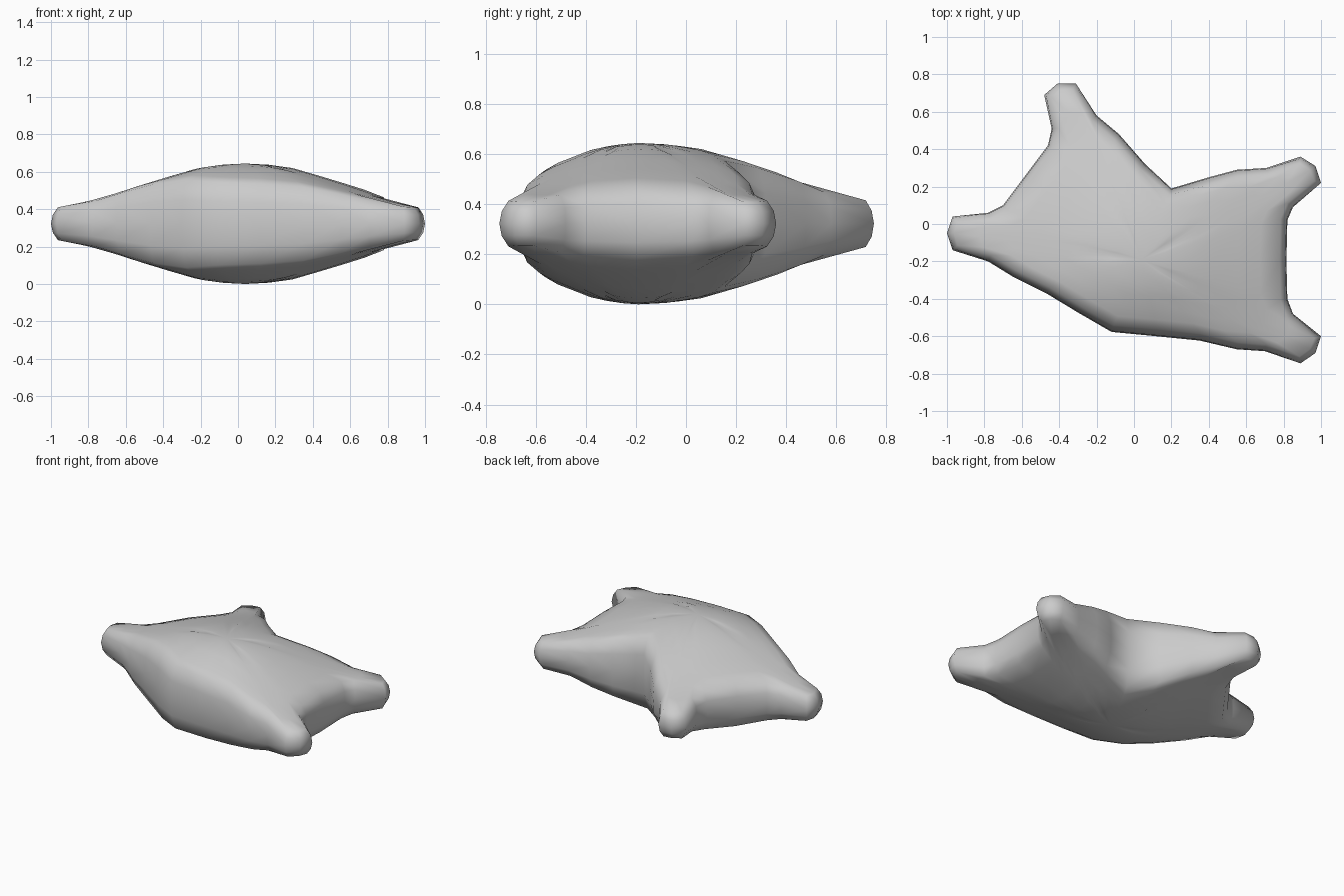
import bpy, bmesh
from mathutils import Vector

if "Cube" in bpy.data.objects:
    bpy.data.objects.remove(bpy.data.objects["Cube"])

MID = 0.322                       # mirror plane height
HUB = Vector((0.04, -0.19))       # plan position of the peak

# plan outline, clockwise from the left limb tip
OUTLINE = [Vector(p) for p in (
    (-1, -.05), (-.97, .04), (-.78, .06), (-.70, .10), (-.58, .26), (-.46, .42), (-.44, .51),
    (-.48, .69), (-.41, .75), (-.31, .75), (-.20, .58), (-.08, .48), (.06, .32),
    (.20, .19), (.40, .25), (.55, .29), (.71, .30), (.89, .36), (.97, .31), (1, .22),
    (.85, .09), (.82, .02), (.815, -.20), (.82, -.40), (.85, -.48), (1, -.60),
    (.97, -.69), (.89, -.745), (.70, -.68), (.55, -.67), (.35, -.623), (.12, -.60),
    (-.12, -.577), (-.30, -.473), (-.47, -.37), (-.65, -.28), (-.78, -.20), (-.97, -.14))]

# half thickness against distance from the peak
PROFILE = [(0, .322), (.12, .316), (.25, .298), (.45, .24), (.62, .187), (.8, .127), (1.05, .085), (2, .08)]


def thickness(p):
    v = p - HUB
    if v.y < 0:                   # the front falls away faster than the back
        v.y *= 1 + .4 * max(0, 1 - abs(v.x) / .6)
    d = v.length
    for (d0, h0), (d1, h1) in zip(PROFILE, PROFILE[1:]):
        if d <= d1:
            return h0 + (h1 - h0) * (d - d0) / (d1 - d0)


def inset(points, amount):
    out = []
    for i, p in enumerate(points):
        a = (p - points[i - 1]).normalized()
        b = (points[(i + 1) % len(points)] - p).normalized()
        t = (a + b).normalized()
        k = 2 if amount < .02 and (p - HUB).length > .98 else 1   # rounder limb tips
        out.append(p + Vector((t.y, -t.x)) * amount * k)
    return out


# rings from the equator to the peak: (plan points, half heights)
rings = []
for amount, share in ((.005, .55), (.037, .96)):
    pts = inset(OUTLINE, amount)
    rings.append((pts, [thickness(p) * share for p in pts]))
shoulder = rings[-1][0]
for f in (.86, .7, .52, .34, .17):
    pts = [HUB.lerp(p, f) for p in shoulder]
    rings.append((pts, [thickness(p) for p in pts]))

# four-limbed body, upper and lower halves sharing the equator
bm = bmesh.new()
n = len(OUTLINE)
equator = [bm.verts.new((p.x, p.y, MID)) for p in OUTLINE]
for side in (1, -1):
    prev = equator
    for pts, hs in rings:
        ring = [bm.verts.new((p.x, p.y, MID + side * h)) for p, h in zip(pts, hs)]
        for i in range(n):
            j = (i + 1) % n
            bm.faces.new((prev[i], prev[j], ring[j], ring[i]))
        prev = ring
    peak = bm.verts.new((HUB.x, HUB.y, MID + side * PROFILE[0][1]))
    for i in range(n):
        bm.faces.new((prev[i], prev[(i + 1) % n], peak))
bmesh.ops.recalc_face_normals(bm, faces=bm.faces)
for face in bm.faces:
    face.smooth = True
mesh = bpy.data.meshes.new("limbed_body")
bm.to_mesh(mesh)
bm.free()
bpy.context.collection.objects.link(bpy.data.objects.new("limbed_body", mesh))
